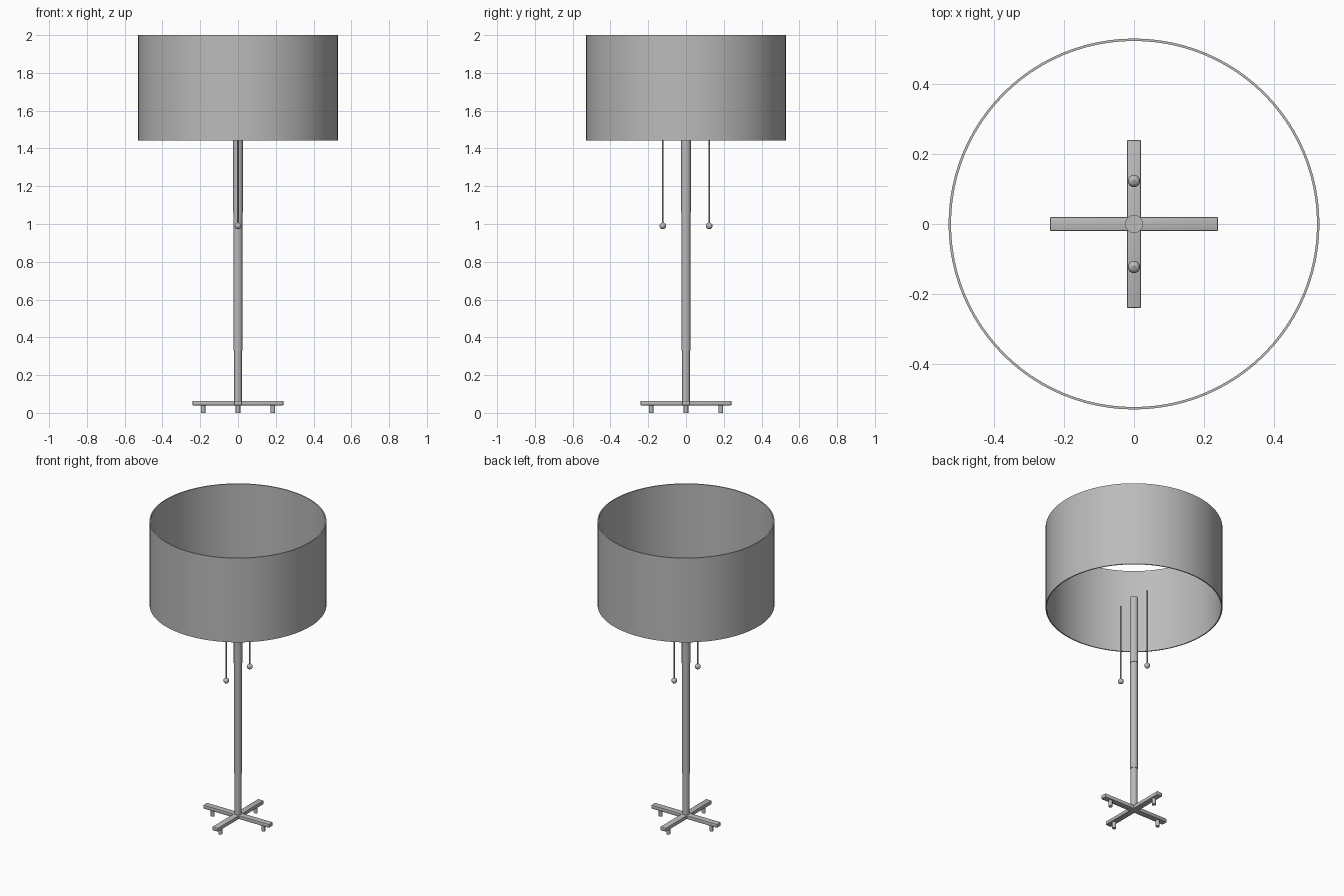
import bpy, bmesh, math
from mathutils import Matrix, Vector

cube = bpy.data.objects.get("Cube")
if cube:
    bpy.data.objects.remove(cube, do_unlink=True)

grey = bpy.data.materials.new("plain grey")
grey.use_nodes = True
colour = (0.5, 0.5, 0.5, 1)
grey.diffuse_color = colour
grey.node_tree.nodes["Principled BSDF"].inputs["Base Color"].default_value = colour


def finish(name, bm, smooth=True):
    """Turn a bmesh into a named grey object."""
    bmesh.ops.recalc_face_normals(bm, faces=bm.faces)
    mesh = bpy.data.meshes.new(name)
    bm.to_mesh(mesh)
    bm.free()
    mesh.materials.append(grey)
    obj = bpy.data.objects.new(name, mesh)
    bpy.context.collection.objects.link(obj)
    if smooth:
        bpy.ops.object.select_all(action='DESELECT')
        obj.select_set(True)
        bpy.context.view_layer.objects.active = obj
        bpy.ops.object.shade_smooth_by_angle(angle=math.radians(35))
    return obj


def lathe(name, profile, steps, x=0, y=0, closed=False):
    """Spin a (radius, height) profile about a vertical axis at x, y."""
    bm = bmesh.new()
    verts = [bm.verts.new((r, 0, z)) for r, z in profile]
    edges = [bm.edges.new(pair) for pair in zip(verts, verts[1:])]
    if closed:
        edges.append(bm.edges.new((verts[-1], verts[0])))
    bmesh.ops.spin(bm, geom=verts + edges, cent=(0, 0, 0), axis=(0, 0, 1),
                   angle=math.tau, steps=steps, use_merge=False)
    bmesh.ops.remove_doubles(bm, verts=bm.verts, dist=0.0002)
    bmesh.ops.translate(bm, verts=bm.verts, vec=(x, y, 0))
    return finish(name, bm)


# Drum shade, open at both ends
lathe("shade", [(0.53, 1.443), (0.53, 2.0), (0.523, 2.0), (0.523, 1.443)], 96, closed=True)

# Telescoping pole in three sections
lathe("pole", [(0, 0.045), (0.02, 0.045), (0.02, 0.33), (0.023, 0.33),
               (0.023, 1.06), (0.0255, 1.06), (0.0255, 1.51), (0, 1.51)], 32)

# Crossed base bars with softened edges
for name, size in (("base_bar_side", (0.48, 0.04, 0.024)),
                   ("base_bar_front", (0.04, 0.48, 0.024))):
    bm = bmesh.new()
    bmesh.ops.create_cube(bm, size=1, matrix=Matrix.Translation((0, 0, 0.052))
                          @ Matrix.Diagonal(Vector(size)).to_4x4())
    bmesh.ops.bevel(bm, geom=bm.edges[:], offset=0.003, segments=2,
                    profile=0.5, affect='EDGES')
    finish(name, bm)

# Short round feet near the bar ends
for name, x, y in (("left", 0.185, 0), ("right", -0.185, 0),
                   ("front", 0, -0.185), ("back", 0, 0.185)):
    lathe("foot_" + name, [(0, 0), (0.012, 0), (0.012, 0.042), (0, 0.042)], 20, x, y)

# Pull cords with ball ends
for name, y in (("front", -0.123), ("back", 0.123)):
    lathe("pull_cord_" + name, [(0, 0.99), (0.004, 0.99), (0.004, 1.51), (0, 1.51)], 12, 0, y)
    bm = bmesh.new()
    bmesh.ops.create_uvsphere(bm, u_segments=20, v_segments=12, radius=0.0175,
                              matrix=Matrix.Translation((0, y, 0.99)))
    finish("pull_ball_" + name, bm)
